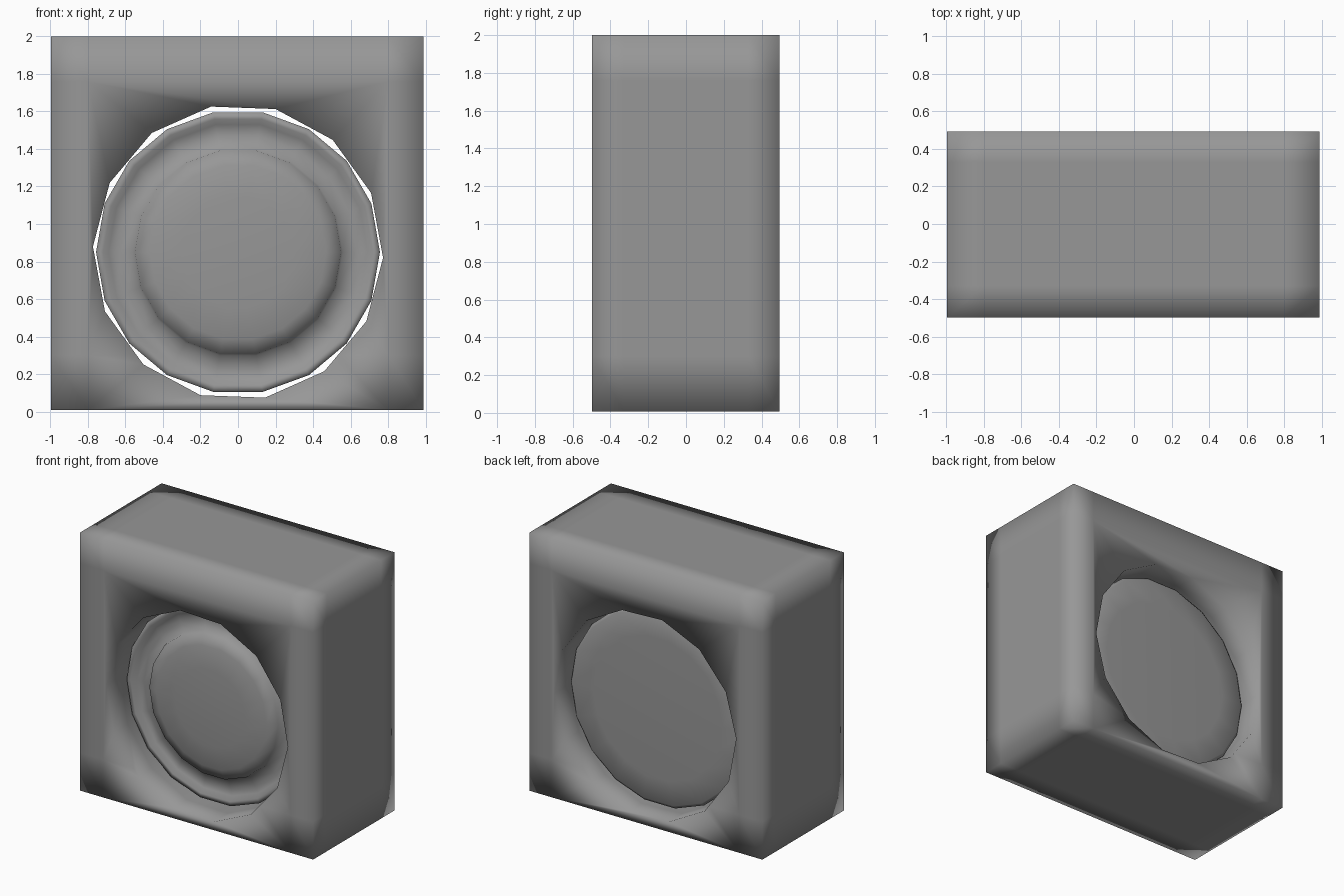
import bpy, bmesh, math

if "Cube" in bpy.data.objects:
    bpy.data.objects.remove(bpy.data.objects["Cube"])

CZ = 0.85           # height of the round insert's axis

# Dark grey for all parts
grey = bpy.data.materials.new("dark_grey")
grey.diffuse_color = (0.31, 0.31, 0.31, 1)
grey.use_nodes = True
grey.node_tree.nodes["Principled BSDF"].inputs["Base Color"].default_value = grey.diffuse_color


def finish(name, bm):
    bmesh.ops.recalc_face_normals(bm, faces=bm.faces)
    mesh = bpy.data.meshes.new(name)
    bm.to_mesh(mesh)
    bm.free()
    mesh.materials.append(grey)
    ob = bpy.data.objects.new(name, mesh)
    bpy.context.collection.objects.link(ob)
    mesh.shade_smooth()
    return ob


def lathe(name, profile, sides, start, sx=1.0):
    """Turn (radius, y) points around the front-to-back axis; both ends are closed."""
    bm = bmesh.new()
    rings = []
    for r, y in profile:
        if r == 0:
            rings.append([bm.verts.new((0, y, CZ))] * sides)
            continue
        rings.append([bm.verts.new((sx * r * math.cos(a), y, CZ + r * math.sin(a)))
                      for a in (start + math.tau * i / sides for i in range(sides))])
    for a, b in zip(rings, rings[1:]):
        for i in range(sides):
            j = (i + 1) % sides
            corners = list(dict.fromkeys((a[i], a[j], b[j], b[i])))
            bm.faces.new(corners)
    return finish(name, bm)


# Hole cutter, 14-sided
cutter = lathe("hole_cutter", [(0, -0.8), (0.79, -0.8), (0.79, -0.33),
                               (0.79, 0.33), (0.79, 0.8), (0, 0.8)],
               14, math.radians(75), 0.98)
cutter.hide_render = True

# Cabinet block, with edge loops so the smooth shading rolls over its edges
bm = bmesh.new()
bmesh.ops.create_cube(bm, size=1)
for v in bm.verts:
    v.co.x = 0.99 if v.co.x > 0 else -0.998
    v.co.y = 0.494 if v.co.y > 0 else -0.498
    v.co.z = 2.0 if v.co.z > 0 else 0.008
for axis, places in enumerate([(-0.8, 0.8), (-0.33, 0.33), (0.3, 1.76)]):
    for p in places:
        co, no = [0, 0, 0], [0, 0, 0]
        co[axis], no[axis] = p, 1
        bmesh.ops.bisect_plane(bm, geom=bm.verts[:] + bm.edges[:] + bm.faces[:],
                               plane_co=co, plane_no=no)
body = finish("cabinet", bm)

# Cut the hole through it
bpy.context.view_layer.objects.active = body
cut = body.modifiers.new("hole", 'BOOLEAN')
cut.object = cutter
cut.solver = 'EXACT'
bpy.ops.object.modifier_apply(modifier=cut.name)
body.data.shade_smooth()
bpy.data.objects.remove(cutter)

# Round insert: raised lip, groove and slightly domed centre, flat at the back
lathe("round_insert", [
    (0, -0.345), (0.30, -0.34), (0.47, -0.325), (0.55, -0.295),
    (0.56, -0.255), (0.63, -0.25), (0.69, -0.245),
    (0.72, -0.28), (0.757, -0.275),
    (0.757, 0.32), (0.735, 0.335), (0.55, 0.345), (0, 0.345)],
    18, 0)
